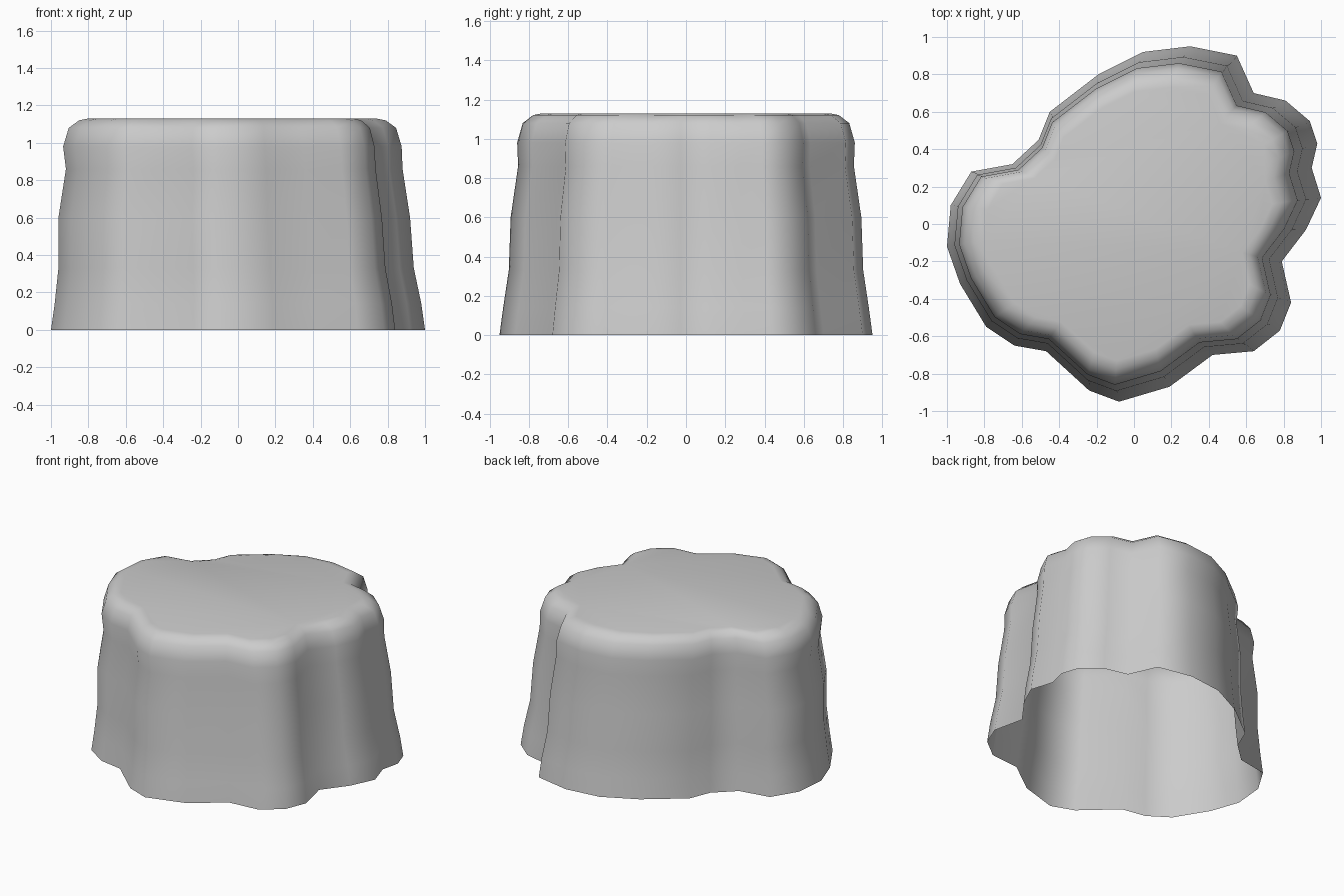
import bpy
import bmesh

cube = bpy.data.objects.get("Cube")
if cube:
    bpy.data.objects.remove(cube, do_unlink=True)

# Lobed outline of the foot, counter-clockwise
outline = [
    (0.30, 0.95), (0.05, 0.92), (-0.19, 0.80), (-0.45, 0.60), (-0.51, 0.45),
    (-0.65, 0.32), (-0.87, 0.28), (-0.98, 0.10), (-1.0, -0.12), (-0.93, -0.32),
    (-0.79, -0.55), (-0.64, -0.65), (-0.47, -0.68), (-0.24, -0.89), (-0.08, -0.95),
    (0.19, -0.87), (0.42, -0.70), (0.64, -0.68), (0.78, -0.57), (0.84, -0.42),
    (0.79, -0.20), (0.92, -0.03), (1.0, 0.14), (0.95, 0.30), (0.98, 0.43),
    (0.94, 0.55), (0.81, 0.66), (0.64, 0.70), (0.55, 0.90),
]

# Side profile: height, scale of the outline, sideways drift
profile = [
    (0.0, 1.0, 0.0), (0.14, 0.98, 0.0), (0.33, 0.95, -0.01), (0.60, 0.94, -0.02),
    (0.86, 0.90, -0.02), (0.98, 0.905, -0.03), (1.08, 0.875, -0.03),
    (1.12, 0.82, -0.03), (1.13, 0.77, -0.03),
]

# Stone grey
grey = bpy.data.materials.new("stone_grey")
grey.use_nodes = True
colour = (0.6, 0.6, 0.6, 1.0)
grey.diffuse_color = colour
grey.node_tree.nodes["Principled BSDF"].inputs["Base Color"].default_value = colour

# Loft the wall, open underneath and capped on top
bm = bmesh.new()
rings = [[bm.verts.new((x * s + dx, y * s, z)) for x, y in outline]
         for z, s, dx in profile]
count = len(outline)
for low, high in zip(rings, rings[1:]):
    for i in range(count):
        j = (i + 1) % count
        bm.faces.new((low[i], low[j], high[j], high[i]))
bm.faces.new(rings[-1])

mesh = bpy.data.meshes.new("rock_stump")
bm.to_mesh(mesh)
bm.free()
mesh.materials.append(grey)
mesh.shade_smooth()
rock = bpy.data.objects.new("rock_stump", mesh)
bpy.context.collection.objects.link(rock)
